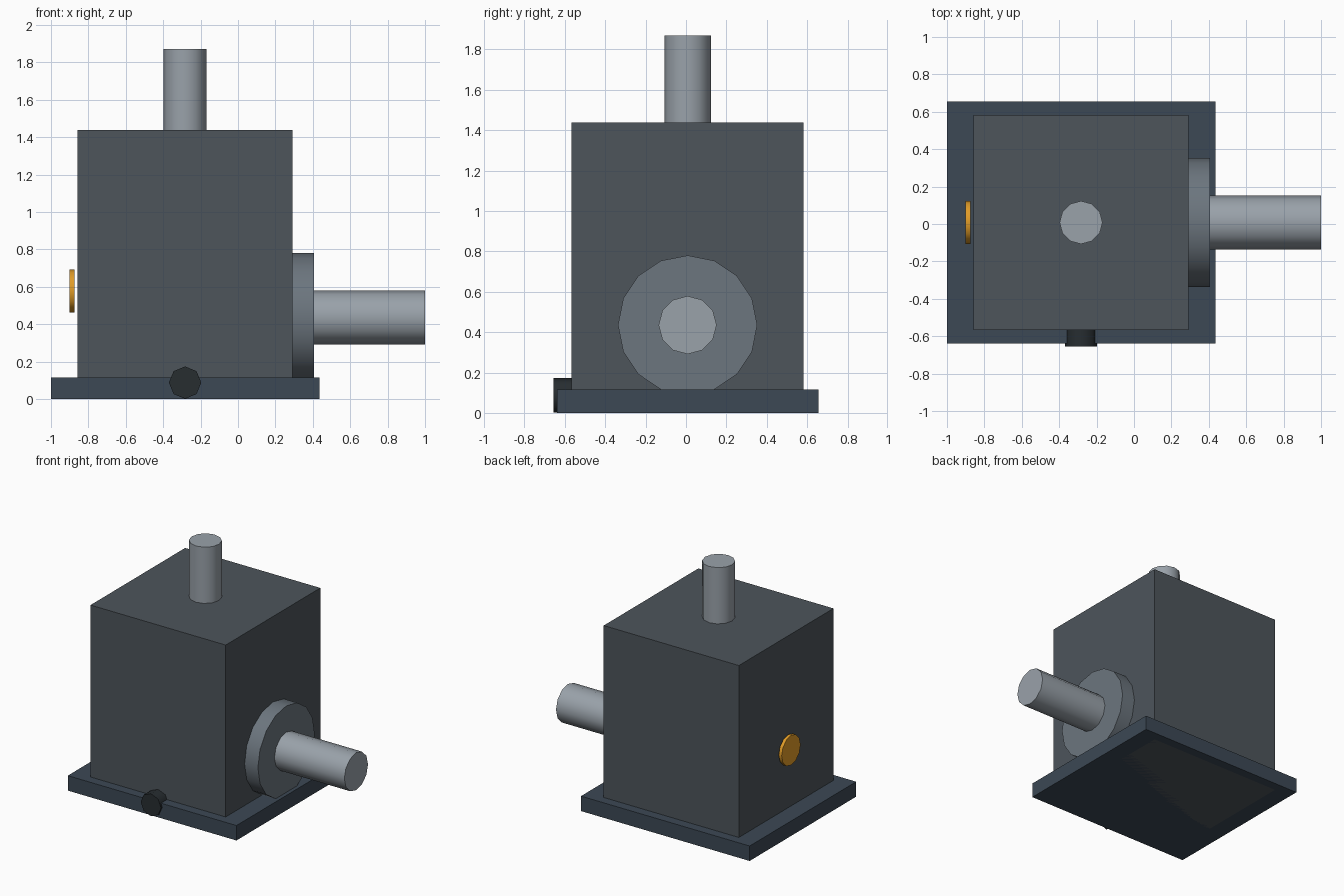
import bpy
from math import pi, radians

if "Cube" in bpy.data.objects:
    bpy.data.objects.remove(bpy.data.objects["Cube"])

CX, CY = -0.283, 0.008      # housing axis
SHAFT_Z = 0.435             # output shaft height


def material(name, rgb):
    m = bpy.data.materials.new(name)
    m.diffuse_color = (*rgb, 1)
    m.use_nodes = True
    m.node_tree.nodes["Principled BSDF"].inputs["Base Color"].default_value = m.diffuse_color
    return m


HOUSING = material("housing_grey", (0.075, 0.09, 0.105))
BASE = material("base_blue", (0.045, 0.065, 0.09))
FLANGE = material("flange_grey", (0.15, 0.18, 0.21))
STEEL = material("steel", (0.32, 0.36, 0.40))
DARK = material("dark_plug", (0.02, 0.026, 0.03))
AMBER = material("amber_glass", (0.75, 0.33, 0.02))


def box(name, size, loc, mat):
    bpy.ops.mesh.primitive_cube_add(size=1, location=loc)
    o = bpy.context.object
    o.name = name
    o.scale = size
    bpy.ops.object.transform_apply(location=False, rotation=False, scale=True)
    o.data.materials.append(mat)


def cylinder(name, axis, sides, r, start, end, centre, mat):
    """Cylinder along 'x', 'y' or 'z' between start and end on that axis."""
    i = "xyz".index(axis)
    loc = list(centre)
    loc[i] = (start + end) / 2
    rot = {"x": (0, pi / 2, 0), "y": (pi / 2, 0, 0), "z": (0, 0, 0)}[axis]
    bpy.ops.mesh.primitive_cylinder_add(vertices=sides, radius=r, depth=end - start,
                                        location=loc, rotation=rot)
    o = bpy.context.object
    o.name = name
    o.data.materials.append(mat)
    bpy.ops.object.shade_smooth_by_angle(angle=radians(50))


# Mounting plate and housing
box("base_plate", (1.435, 1.295, 0.115), (CX, CY, 0.0575), BASE)
box("housing", (1.15, 1.15, 1.4375), (CX, CY, 0.71875), HOUSING)

# Input shaft on top
cylinder("input_shaft", "z", 12, 0.115, 1.4, 1.87, (CX, CY, 0), STEEL)

# Output flange and shaft on the right
cylinder("output_flange", "x", 16, 0.345, 0.28, 0.405, (0, CY, SHAFT_Z), FLANGE)
cylinder("output_shaft", "x", 12, 0.144, 0.29, 1.0, (0, CY, SHAFT_Z), STEEL)

# Oil sight glass on the left, drain plug low at the front
cylinder("sight_glass", "x", 12, 0.115, -0.9, -0.875, (0, CY, 0.5775), AMBER)
cylinder("drain_plug", "y", 8, 0.0865, -0.655, -0.54, (CX, 0, 0.0875), DARK)
